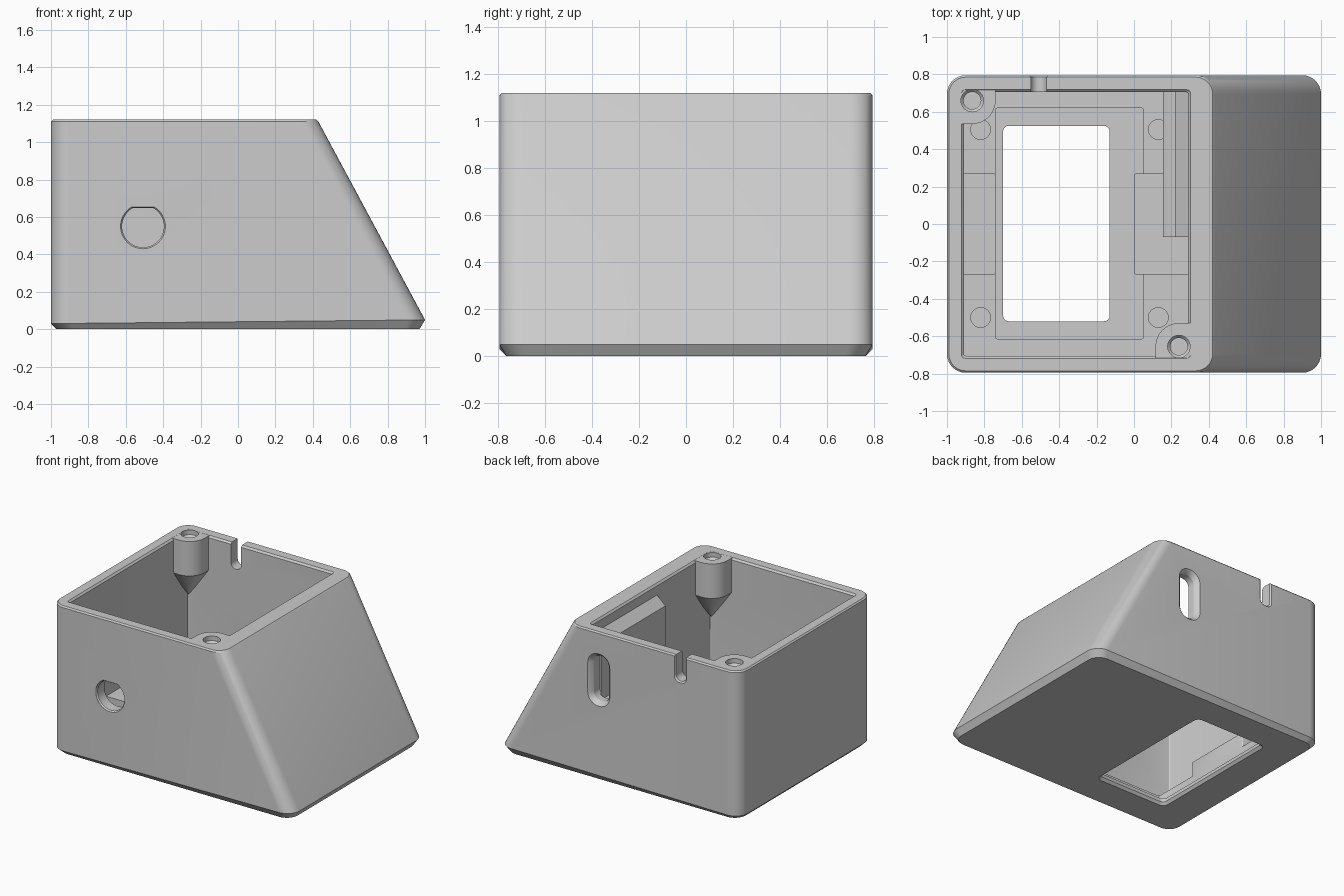
import bpy, bmesh, math

if "Cube" in bpy.data.objects:
    bpy.data.objects.remove(bpy.data.objects["Cube"])

grey = bpy.data.materials.new("plain_grey")
grey.use_nodes = True
grey.diffuse_color = (0.6, 0.6, 0.6, 1)
grey.node_tree.nodes["Principled BSDF"].inputs["Base Color"].default_value = (0.6, 0.6, 0.6, 1)


def arc(cx, cy, r, a0, a1, n):
    steps = [math.radians(a0 + (a1 - a0) * i / n) for i in range(n + 1)]
    return [(cx + r * math.cos(a), cy + r * math.sin(a)) for a in steps]


def rounded(x0, x1, y0, y1, r, n=8):
    return (arc(x1 - r, y1 - r, r, 0, 90, n) + arc(x0 + r, y1 - r, r, 90, 180, n)
            + arc(x0 + r, y0 + r, r, 180, 270, n) + arc(x1 - r, y0 + r, r, 270, 360, n))


def circle(cx, cy, r, n=32):
    return arc(cx, cy, r, 0, 360, n)[:-1]


def level(outline, z):
    return [(x, y, z) for x, y in outline]


def upright(outline, y):
    return [(x, y, z) for x, z in outline]


def loft(name, rings):
    """Closed solid through rings with equal point counts."""
    bm = bmesh.new()
    loops = [[bm.verts.new(p) for p in ring] for ring in rings]
    for a, b in zip(loops, loops[1:]):
        for i in range(len(a)):
            j = (i + 1) % len(a)
            bm.faces.new((a[i], a[j], b[j], b[i]))
    bm.faces.new(loops[0][::-1])
    bm.faces.new(loops[-1])
    bmesh.ops.recalc_face_normals(bm, faces=bm.faces)
    mesh = bpy.data.meshes.new(name)
    bm.to_mesh(mesh)
    bm.free()
    mesh.materials.append(grey)
    ob = bpy.data.objects.new(name, mesh)
    bpy.context.collection.objects.link(ob)
    return ob


def combine(tool, operation):
    bpy.context.view_layer.objects.active = body
    mod = body.modifiers.new(tool.name, "BOOLEAN")
    mod.operation, mod.solver, mod.object = operation, "EXACT", tool
    bpy.ops.object.modifier_apply(modifier=mod.name)
    bpy.data.objects.remove(tool)


def add(name, rings):
    combine(loft(name, rings), "UNION")


def cut(name, rings):
    combine(loft(name, rings), "DIFFERENCE")


TOP = 1.12
FLOOR = 0.13

# Outer shell: chamfered base, one sloping side
foot = rounded(-0.97, 0.97, -0.765, 0.765, 0.09)
base = rounded(-1, 1, -0.795, 0.795, 0.1)
body = loft("enclosure", [
    level(foot, 0),
    [(x, y, 0.04 + 0.01 * x) for x, y in base],
    level(rounded(-1, 0.43, -0.795, 0.795, 0.1), TOP - 0.01),
    level(rounded(-0.99, 0.42, -0.785, 0.785, 0.09), TOP)])

# Main cavity with a bevelled rim
inner = rounded(-0.91, 0.29, -0.705, 0.705, 0.012, 3)
rim = rounded(-0.923, 0.303, -0.718, 0.718, 0.02, 3)
cut("cavity", [level(inner, FLOOR), level(inner, TOP - 0.013), level(rim, TOP), level(rim, 1.3)])

# Display recess, then the clamp blocks beside it
recess = rounded(-0.74, 0.05, -0.615, 0.62, 0.01, 2)
cut("display_recess", [level(recess, 0.045), level(recess, 0.4)])
for x0, x1 in ((-0.95, -0.74), (0, 0.33)):
    block = rounded(x0, x1, -0.27, 0.27, 0.012, 3)
    add("clamp_block", [level(block, 0.03), level(block, 0.24)])

# Display window with a bevelled lower edge
window = rounded(-0.7, -0.13, -0.52, 0.525, 0.03, 4)
wide = rounded(-0.715, -0.115, -0.535, 0.54, 0.04, 4)
cut("window", [level(wide, -0.02), level(wide, 0), level(window, 0.02), level(window, 0.4)])

# Four pilot holes in the floor
for x in (-0.82, 0.13):
    for y in (-0.5, 0.505):
        hole = circle(x, y, 0.053, 24)
        cut("pilot_hole", [level(hole, 0.07), level(hole, 0.2)])

# Corner screw posts with tapered undersides
for cx, cy, sx, sy in ((-0.865, 0.66, 1, -1), (0.24, -0.655, -1, 1)):
    quarter = arc(0, 0, 0.125, 0, 90, 12) + [(-0.075, 0.125), (-0.075, -0.075), (0.125, -0.075)]

    def post(scale, z):
        return [(cx + sx * (u * scale - 0.03 * (1 - scale)),
                 cy + sy * (v * scale - 0.03 * (1 - scale)), z) for u, v in quarter]
    add("screw_post", [post(0.03, 0.65), post(1, 0.86), post(1, TOP - 0.0005)])
    big, small = circle(cx, cy, 0.06), circle(cx, cy, 0.046)
    cut("screw_hole", [level(small, 0.9), level(small, 1.07), level(big, 1.085), level(big, 1.2)])

# Switch bracket on the sloping side's inner wall
bracket = [(0.32, 1.065), (0.22, 0.975), (0.22, 0.56), (0.18, 0.54),
           (0.155, 0.52), (0.155, 0.45), (0.32, 0.3)]
add("switch_bracket", [upright(bracket, -0.07), upright(bracket, 0.73)])


# Switch slot with a flared outer edge
def slot(grow):
    return rounded(0.105 - grow, 0.235 + grow, 0.59 - grow, 0.93 + grow, 0.06 + grow)


cut("switch_slot", [upright(slot(0), 0.69), upright(slot(0), 0.76),
                    upright(slot(0.01), 0.78), upright(slot(0.028), 0.796),
                    upright(slot(0.028), 0.85)])


# Cable notch in the back rim
def notch(grow):
    return rounded(-0.552 - grow, -0.468 + grow, 0.93 - grow, 1.3, 0.04)


cut("cable_notch", [upright(notch(0), 0.6), upright(notch(0), 0.785),
                    upright(notch(0.01), 0.796), upright(notch(0.01), 0.85)])


# Round front socket with a flattened top
def socket(r):
    return [(x, min(z, 0.55 + r - 0.005)) for x, z in arc(-0.508, 0.55, r, 75, 75 + 360, 48)[:-1]]


def flat_socket(r):
    return arc(-0.508, 0.55, r, 120, 420, 40)


cut("front_socket", [upright(flat_socket(0.12), -0.85), upright(flat_socket(0.12), -0.794),
                     upright(flat_socket(0.112), -0.784), upright(flat_socket(0.112), -0.6)])

# Smooth rounded areas, crisp edges elsewhere
bpy.ops.object.select_all(action="DESELECT")
body.select_set(True)
bpy.context.view_layer.objects.active = body
bpy.ops.object.shade_smooth_by_angle(angle=math.radians(25))
